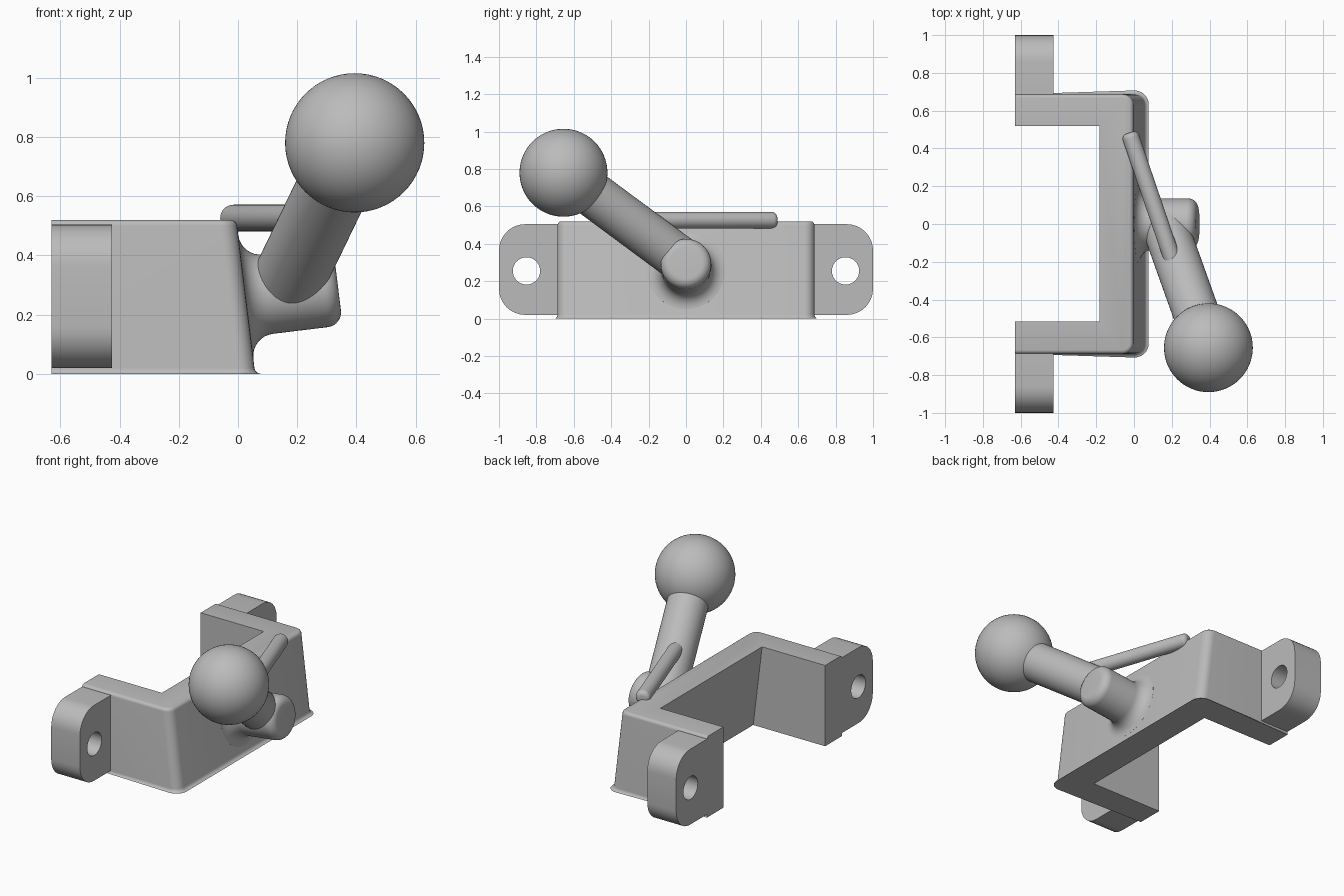
import bpy, bmesh, math
from mathutils import Vector, Matrix

if "Cube" in bpy.data.objects:
    bpy.data.objects.remove(bpy.data.objects["Cube"])

grey = bpy.data.materials.new("plain grey")
grey.diffuse_color = (0.5, 0.5, 0.5, 1)
grey.use_nodes = True
grey.node_tree.nodes["Principled BSDF"].inputs["Base Color"].default_value = grey.diffuse_color


def finish(ob, smooth=True):
    ob.data.materials.clear()
    ob.data.materials.append(grey)
    bpy.ops.object.select_all(action='DESELECT')
    ob.select_set(True)
    bpy.context.view_layer.objects.active = ob
    if smooth:
        bpy.ops.object.shade_smooth_by_angle(angle=math.radians(30))
    return ob


def from_bmesh(name, bm):
    bmesh.ops.recalc_face_normals(bm, faces=bm.faces)
    me = bpy.data.meshes.new(name)
    bm.to_mesh(me)
    bm.free()
    ob = bpy.data.objects.new(name, me)
    bpy.context.collection.objects.link(ob)
    return finish(ob)


def arc(cx, cy, r, a0, a1, n=8):
    return [(cx + r * math.cos(math.radians(a0 + (a1 - a0) * i / n)),
             cy + r * math.sin(math.radians(a0 + (a1 - a0) * i / n))) for i in range(n + 1)]


def lathe(name, profile, origin, direction, sides=64):
    """Revolve (distance, radius) points around an axis."""
    bm = bmesh.new()
    rings = []
    for d, r in profile:
        rings.append([bm.verts.new((r * math.cos(2 * math.pi * i / sides),
                                    r * math.sin(2 * math.pi * i / sides), d)) for i in range(sides)])
    for a, b in zip(rings, rings[1:]):
        for i in range(sides):
            j = (i + 1) % sides
            bm.faces.new((a[i], a[j], b[j], b[i]))
    bm.faces.new(rings[0])
    bm.faces.new(rings[-1])
    rot = Vector(direction).to_track_quat('Z', 'Y').to_matrix().to_4x4()
    bm.transform(Matrix.Translation(origin) @ rot)
    return from_bmesh(name, bm)


# U-shaped bracket with a leaning front wall
H, W, BACK = 0.52, 0.687, -0.63
LEAN = 0.122
bm = bmesh.new()
outline = [(BACK, -W), (0.058, -W), (0.058, W), (BACK, W),
           (BACK, 0.52), (-0.118, 0.52), (-0.118, -0.515), (BACK, -0.515)]
low = [bm.verts.new((x, y, 0)) for x, y in outline]
top = [bm.verts.new((x if x == BACK else x - LEAN * H, y, H)) for x, y in outline]
bm.faces.new(low)
bm.faces.new(top)
for i in range(8):
    j = (i + 1) % 8
    bm.faces.new((low[i], low[j], top[j], top[i]))
# round the two outer corners, then the outer top and bottom rims
corners = [e for e in bm.edges if {e.verts[0], e.verts[1]} in ({low[1], top[1]}, {low[2], top[2]})]
bmesh.ops.bevel(bm, geom=corners, offset=0.055, segments=6, profile=0.5, affect='EDGES')


def is_outer(v):
    return abs(v.co.y) > W - 0.001 or v.co.x + LEAN * v.co.z > -0.01


rims = [e for e in bm.edges if all(is_outer(v) for v in e.verts)
        and abs(e.verts[0].co.z - e.verts[1].co.z) < 0.001]
bmesh.ops.bevel(bm, geom=rims, offset=0.02, segments=4, profile=0.5, affect='EDGES')
from_bmesh("bracket", bm)

# mounting lugs with a bolt hole
R, Z0, Z1 = 0.14, 0.02, 0.505
lug = [(0.68, Z0)] + arc(1 - R, Z0 + R, R, -90, 0) + arc(1 - R, Z1 - R, R, 0, 90) + [(0.68, Z1)]
hole = arc(0.853, 0.255, 0.073, 0, 360, 40)[:-1]
for side, name in ((1, "rear_lug"), (-1, "front_lug")):
    cu = bpy.data.curves.new(name, 'CURVE')
    cu.dimensions = '2D'
    cu.fill_mode = 'BOTH'
    cu.extrude = 0.1025
    for pts in (lug, hole):
        sp = cu.splines.new('POLY')
        sp.points.add(len(pts) - 1)
        for p, (y, z) in zip(sp.points, pts):
            p.co = (side * y, z, 0, 1)
        sp.use_cyclic_u = True
    ob = bpy.data.objects.new(name, cu)
    bpy.context.collection.objects.link(ob)
    # local x, y, z become world y, z, x
    ob.matrix_world = Matrix(((0, 0, 1, -0.5275), (1, 0, 0, 0), (0, 1, 0, 0), (0, 0, 0, 1)))
    bpy.ops.object.select_all(action='DESELECT')
    ob.select_set(True)
    bpy.context.view_layer.objects.active = ob
    bpy.ops.object.convert(target='MESH')
    ob = bpy.context.object
    bm = bmesh.new()
    bm.from_mesh(ob.data)
    bmesh.ops.remove_doubles(bm, verts=bm.verts, dist=0.0001)
    bmesh.ops.recalc_face_normals(bm, faces=bm.faces)
    bm.to_mesh(ob.data)
    bm.free()
    finish(ob)

# pivot boss, flared into the wall and rounded at its end
boss = [(-0.02, 0.21)] + arc(0.075, 0.21, 0.075, 180, 270) + arc(0.263, 0.085, 0.05, 90, 0)
lathe("pivot_boss", boss, (0.0265, 0, 0.26), (1, 0, LEAN))

# lever arm running from the boss to the ball
pivot, ball = Vector((0.16, 0, 0.295)), Vector((0.394, -0.655, 0.78))
lathe("lever_arm", [(0, 0.122), ((ball - pivot).length, 0.122)], pivot, ball - pivot)

# ball knob
bpy.ops.mesh.primitive_uv_sphere_add(segments=64, ring_count=32, radius=0.235, location=ball)
bpy.context.object.name = "ball_knob"
finish(bpy.context.object)

# thin pointer rod with a rounded tip
tip, root = Vector((-0.025, 0.483, 0.526)), Vector((0.215, -0.22, 0.526))
rod = arc(0.028, 0.017, 0.028, 180, 90) + [((root - tip).length, 0.045)]
lathe("pointer_rod", rod, tip, root - tip, 40)
